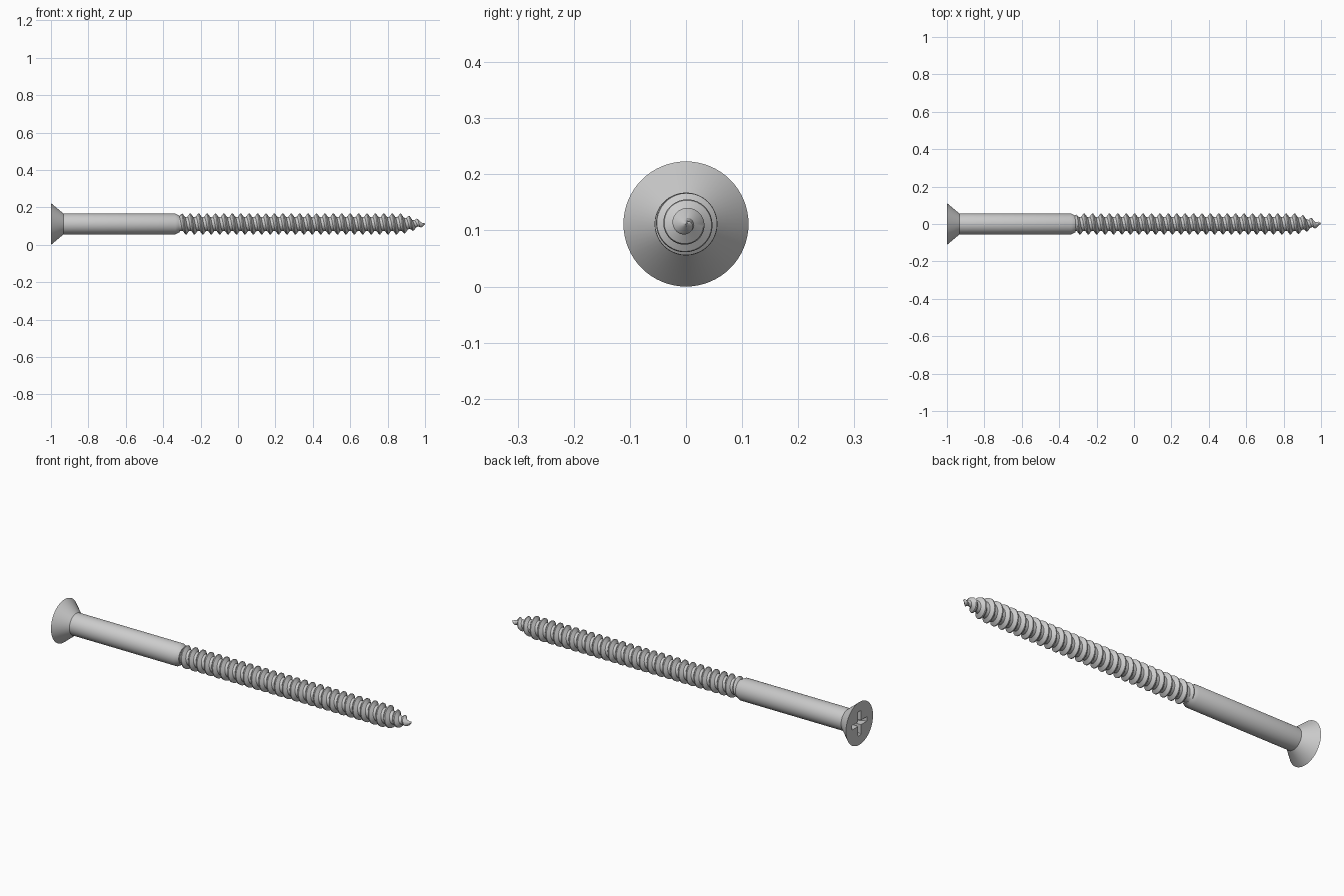
import bpy, bmesh
from math import sin, cos, pi, floor

if "Cube" in bpy.data.objects:
    bpy.data.objects.remove(bpy.data.objects["Cube"])

AXIS_Z = 0.1115          # height of the screw axis
PITCH = 0.045            # thread pitch
TAPER, TIP = 0.87, 1.0   # start and end of the pointed tip


def finish(name, bm, angle=35):
    bmesh.ops.remove_doubles(bm, verts=bm.verts, dist=1e-5)
    bmesh.ops.dissolve_degenerate(bm, edges=bm.edges, dist=1e-6)
    bmesh.ops.recalc_face_normals(bm, faces=bm.faces)
    mesh = bpy.data.meshes.new(name)
    bm.to_mesh(mesh)
    bm.free()
    ob = bpy.data.objects.new(name, mesh)
    bpy.context.collection.objects.link(ob)
    ob.location.z = AXIS_Z
    return ob


def smooth(ob, angle):
    bpy.ops.object.select_all(action='DESELECT')
    ob.select_set(True)
    bpy.context.view_layer.objects.active = ob
    bpy.ops.object.shade_smooth_by_angle(angle=angle * pi / 180)


def lathe(name, profile, seg=64):
    bm = bmesh.new()
    rings = [[bm.verts.new((x, r * cos(2 * pi * i / seg), r * sin(2 * pi * i / seg)))
              for i in range(seg)] for x, r in profile]
    for a, b in zip(rings, rings[1:]):
        for i in range(seg):
            j = (i + 1) % seg
            bm.faces.new((a[i], a[j], b[j], b[i]))
    bm.faces.new(rings[0])
    bm.faces.new(rings[-1])
    return finish(name, bm)


# Countersunk head and smooth shank
head = lathe("head_and_shank", [(-1, .1115), (-.933, .056), (-.335, .056), (-.312, .043)])

# Tapered cross recess cut into the head
bm = bmesh.new()
loops = []
for x, length, w in ((-1.01, .068, .012), (-.935, .028, .009)):
    ring = []
    for k in range(4):
        c, s = cos(k * pi / 2), sin(k * pi / 2)
        for u, v in ((length, -w), (length, w), (w, w)):
            ring.append(bm.verts.new((x, u * c - v * s, u * s + v * c)))
    loops.append(ring)
for i in range(12):
    j = (i + 1) % 12
    bm.faces.new((loops[0][i], loops[0][j], loops[1][j], loops[1][i]))
bm.faces.new(loops[0])
bm.faces.new(loops[1])
cutter = finish("recess_cutter", bm)
cutter.hide_render = True

cut = head.modifiers.new("recess", 'BOOLEAN')
cut.operation = 'DIFFERENCE'
cut.solver = 'EXACT'
cut.object = cutter
bpy.context.view_layer.objects.active = head
bpy.ops.object.modifier_apply(modifier=cut.name)
bpy.data.objects.remove(cutter)
smooth(head, 30)

# Threaded section: one profile swept along a helix, turns sharing their edges
START, SEG = -0.33, 40
PROFILE = [(0, 0), (.32, 0), (.6, 1), (.72, 1), (1, 0)]   # pitch fraction, crest height


def thread_point(t, frac, height):
    x = START + PITCH * (t / (2 * pi) + frac)
    x = min(max(x, START), TIP)
    u = min(max((x - TAPER) / (TIP - TAPER), 0), 1)
    core = .038 * (1 - u) ** .8
    crest = .0555 * (1 - u) ** .6
    grow = min(max((x - START) / .03, 0), 1)              # run-in beside the shank
    r = core + (crest - core) * height * grow
    a = t + pi / 2
    return (x, r * cos(a), r * sin(a))


bm = bmesh.new()
turns = floor((TIP - START) / PITCH) + 2
rows = [[bm.verts.new(thread_point(2 * pi * i / SEG, f, h)) for f, h in PROFILE]
        for i in range(-SEG, turns * SEG + 1)]
for a, b in zip(rows, rows[1:]):
    for j in range(len(PROFILE) - 1):
        quad = (a[j], a[j + 1], b[j + 1], b[j])
        xs = [v.co.x for v in quad]
        if max(xs) - min(xs) > 1e-6:                      # skip turns clamped flat
            bm.faces.new(quad)
bmesh.ops.delete(bm, geom=[v for v in bm.verts if not v.link_faces], context='VERTS')
smooth(finish("thread", bm), 35)
